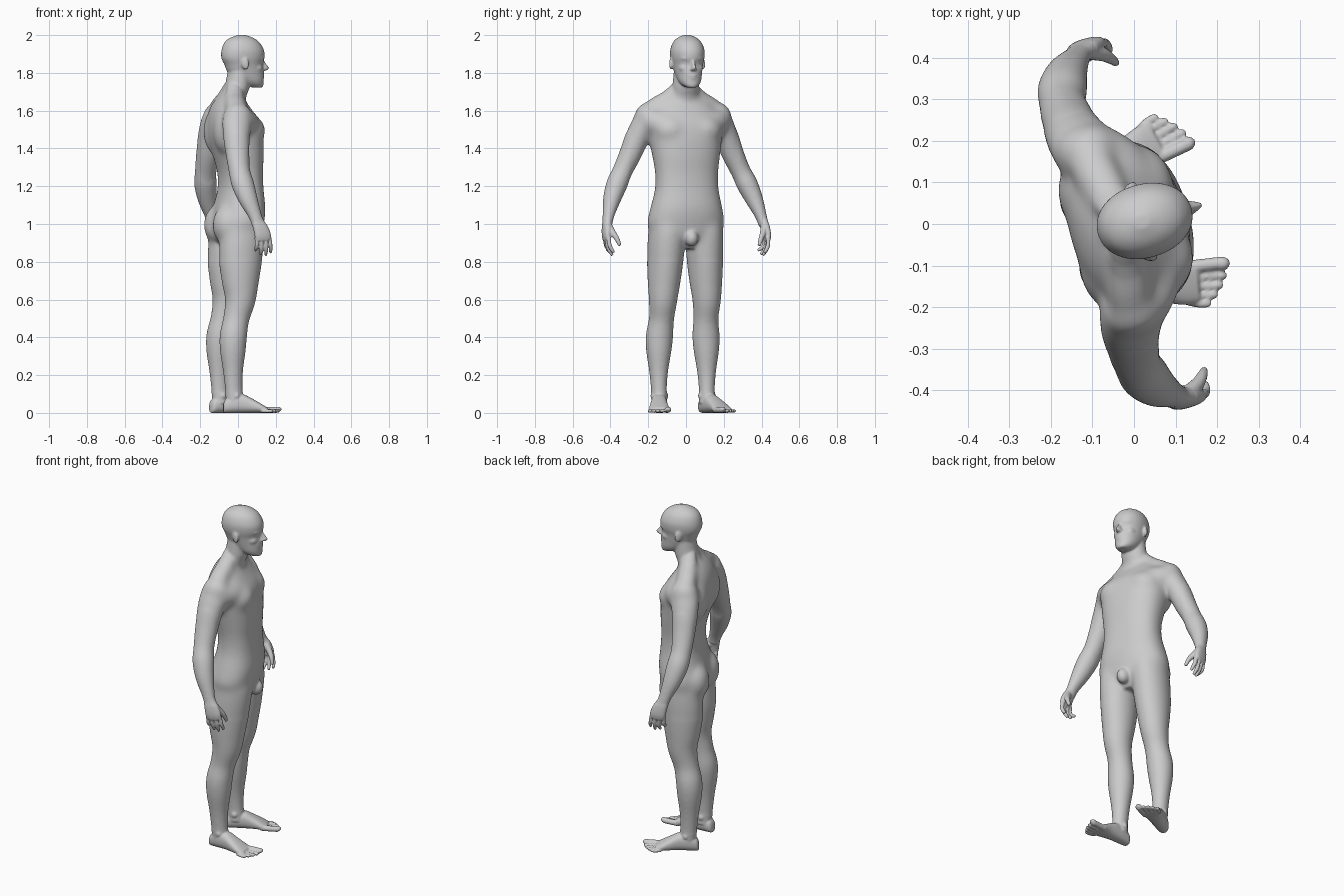
import bpy, bmesh, math
from mathutils import Vector, Matrix

bm = bmesh.new()
SEG = 32


def catmull(rows, steps=5):
    out = []
    n = len(rows)
    for i in range(n - 1):
        p = [rows[max(0, min(n - 1, i + k))] for k in (-1, 0, 1, 2)]
        for s in range(steps):
            t = s / steps
            out.append([0.5 * (2 * b + (c - a) * t + (2 * a - 5 * b + 4 * c - d) * t * t
                               + (3 * b - a - 3 * c + d) * t ** 3) for a, b, c, d in zip(*p)])
    out.append(list(rows[-1]))
    return out


def tube(rows, side=1, ref=(1, 0, 0), power=2.0, axis=None):
    """Closed loft of ovals: x, y, z, radius along ref, radius across.
    With an axis, all ovals stay square to it; otherwise they follow the path."""
    pts = catmull(rows)
    pos = [Vector((p[0], p[1] * side, p[2])) for p in pts]
    rings = []
    for i, p in enumerate(pts):
        t = Vector(axis) if axis else pos[min(i + 1, len(pos) - 1)] - pos[max(i - 1, 0)]
        t.normalize()
        u = Vector(ref)
        u = (u - t * u.dot(t)).normalized()
        v = t.cross(u)
        ring = []
        for k in range(SEG):
            c, s = math.cos(k * math.tau / SEG), math.sin(k * math.tau / SEG)
            c = math.copysign(abs(c) ** (2 / power), c)
            s = math.copysign(abs(s) ** (2 / power), s)
            ring.append(bm.verts.new(pos[i] + u * c * max(p[3], .002) + v * s * max(p[4], .002)))
        rings.append(ring)
    for a, b in zip(rings, rings[1:]):
        for k in range(SEG):
            j = (k + 1) % SEG
            bm.faces.new((a[k], a[j], b[j], b[k]))
    bm.faces.new(rings[0][::-1])
    bm.faces.new(rings[-1])


def blob(x, y, z, rx, ry, rz, side=1, tilt=0, yaw=0):
    m = (Matrix.Translation((x, y * side, z)) @ Matrix.Rotation(yaw * side, 4, 'Z')
         @ Matrix.Rotation(tilt, 4, 'Y') @ Matrix.Diagonal((rx, ry, rz, 1)))
    bmesh.ops.create_icosphere(bm, subdivisions=3, radius=1, matrix=m)


UP = (0, 0, 1)
# Torso
tube([(.0, 0, .87, .07, .09), (-.008, 0, .93, .115, .175), (-.005, 0, 1.0, .13, .207),
      (.006, 0, 1.08, .13, .195), (.014, 0, 1.18, .114, .172), (.012, 0, 1.27, .112, .17),
      (.002, 0, 1.36, .126, .182), (-.014, 0, 1.46, .138, .197), (-.025, 0, 1.54, .13, .2),
      (-.04, 0, 1.6, .105, .18), (-.045, 0, 1.645, .08, .14), (-.04, 0, 1.68, .06, .09)],
     power=2.3, axis=UP)
blob(.105, 0, .925, .04, .036, .045)

# Neck and head
tube([(-.05, 0, 1.6, .075, .1), (-.028, 0, 1.67, .07, .08), (-.004, 0, 1.73, .066, .072),
      (.008, 0, 1.82, .06, .066)], axis=UP)
tube([(.108, 0, 1.722, .026, .022), (.088, 0, 1.735, .05, .044), (.07, 0, 1.76, .068, .06),
      (.044, 0, 1.80, .096, .07), (.03, 0, 1.845, .103, .079), (.027, 0, 1.88, .116, .087),
      (.026, 0, 1.92, .114, .088), (.022, 0, 1.96, .095, .074), (.02, 0, 1.985, .063, .05),
      (.02, 0, 2.001, .018, .016)], power=2.1, axis=UP)
# Nose, lips, chin
tube([(.126, 0, 1.878, .012, .009), (.131, 0, 1.86, .016, .009), (.143, 0, 1.84, .019, .01),
      (.151, 0, 1.825, .021, .012), (.141, 0, 1.812, .018, .012)], axis=UP)
blob(.131, 0, 1.786, .013, .025, .007)
blob(.129, 0, 1.772, .013, .022, .008)
blob(.122, 0, 1.741, .017, .022, .017)

for s in (1, -1):
    # Brow, eye, cheek, nostril, ear
    blob(.116, .032, 1.877, .02, .032, .01, s, 0, .4)
    blob(.105, .032, 1.853, .018, .016, .01, s)
    blob(.09, .036, 1.825, .034, .03, .026, s)
    blob(.139, .01, 1.819, .014, .009, .008, s)
    blob(.014, .086, 1.85, .021, .01, .034, s, -.2, .45)

    # Chest, back, seat and shoulder muscles
    blob(.03, .09, 1.495, .092, .1, .085, s)
    tube([(.03, .08, 1.52, .07, .07), (.0, .15, 1.535, .07, .07), (-.04, .2, 1.55, .07, .065)],
         s, UP)
    blob(-.085, .095, 1.49, .075, .095, .13, s)
    blob(-.08, .085, .995, .082, .09, .11, s)
    blob(-.058, .2, 1.562, .08, .066, .082, s)
    tube([(-.025, .03, 1.735, .04, .03), (-.04, .08, 1.675, .05, .04),
          (-.055, .15, 1.63, .055, .045), (-.06, .2, 1.59, .05, .045)], s)

    # Arm
    tube([(-.06, .16, 1.59, .065, .055), (-.066, .207, 1.54, .08, .064), (-.078, .245, 1.46, .074, .064),
          (-.084, .281, 1.37, .065, .06), (-.085, .324, 1.28, .057, .054),
          (-.076, .359, 1.21, .06, .056), (-.056, .392, 1.13, .051, .047),
          (-.028, .418, 1.05, .037, .032), (-.013, .43, 1.0, .033, .026)], s)
    # Hand: palm, fingers, thumb
    tube([(-.018, .427, 1.02, .032, .025), (-.002, .437, .98, .04, .022), (.01, .442, .94, .044, .019),
          (.014, .442, .913, .041, .014)], s, power=2.4)
    for i, tip in enumerate((.848, .834, .838, .86)):
        x, f = .047 - .0235 * i, .0015 * (1.5 - i)
        y = .443 - .004 * abs(i - 1.3)
        tube([(x, y, .93, .0105, .012), (x + .004 + f, y, .895, .0098, .0115),
              (x + .007 + 2 * f, y - .01, (tip + .895) / 2 - .003, .0095, .011),
              (x + .008 + 2 * f, y - .024 - .004 * i, tip, .0075, .008)], s)
    tube([(.012, .427, .985, .021, .019), (.04, .412, .95, .017, .016), (.057, .396, .92, .013, .013),
          (.066, .383, .885, .009, .009)], s)

    # Leg
    tube([(.01, .09, 1.09, .08, .07), (.0, .1, .99, .115, .095), (-.01, .106, .9, .121, .098),
          (-.018, .11, .8, .115, .094), (-.02, .115, .7, .1, .086), (-.022, .12, .6, .082, .075),
          (-.044, .122, .5, .069, .066), (-.062, .128, .41, .072, .072), (-.066, .131, .33, .068, .067),
          (-.065, .132, .22, .053, .05), (-.061, .132, .13, .047, .042), (-.055, .131, .05, .046, .042)], s)
    blob(.01, .118, .515, .02, .033, .04, s)
    for d in (-.036, .036):
        blob(-.054, .131 + d, .09, .017, .012, .018, s)

    # Foot and toes, turned outwards
    ang = math.radians(13)
    ahead = (math.cos(ang), math.sin(ang) * s, 0)

    def foot(u, v, h, w):
        return (-.12 + u * math.cos(ang) - v * math.sin(ang),
                .12 + u * math.sin(ang) + v * math.cos(ang), h, h, w)
    tube([foot(.004, 0, .022, .018), foot(.016, 0, .036, .031), foot(.06, 0, .048, .039),
          foot(.11, 0, .049, .042), foot(.16, .003, .037, .047), foot(.205, .004, .024, .053),
          foot(.238, .002, .014, .05)], s, UP, 2.4, ahead)
    for i, (v, tip, r) in enumerate(((-.038, .308, .0165), (-.009, .304, .0105), (.0145, .294, .0102),
                                     (.036, .281, .0098), (.056, .264, .0098))):
        tube([foot(.205, v * .85, r, r), foot(tip - .03, v, r * .95, r * .95),
              foot(tip - .008, v, r, r), foot(tip, v, r * .6, r * .6)], s, UP)

bmesh.ops.recalc_face_normals(bm, faces=bm.faces)
mesh = bpy.data.meshes.new("body_parts")
bm.to_mesh(mesh)
bm.free()

# Fuse all parts into one skin
parts = bpy.data.objects.new("body_parts", mesh)
bpy.context.collection.objects.link(parts)
mod = parts.modifiers.new("fuse", 'REMESH')
mod.mode = 'VOXEL'
mod.voxel_size = .005
dg = bpy.context.evaluated_depsgraph_get()
skin = bpy.data.meshes.new_from_object(parts.evaluated_get(dg))
bpy.data.objects.remove(parts)

body = bpy.data.objects.new("human_figure", skin)
bpy.context.collection.objects.link(body)
skin.name = "human_figure"
skin.shade_smooth()

# Soften the big forms most, the limbs less, and keep hands, feet and face crisp
regions = {
    "trunk": (150, lambda c: .8 < c.z < 1.7 and abs(c.y) < .3 and not (c.z < .97 and abs(c.y) < .05)),
    "limbs": (35, lambda c: .11 < c.z < 1.72 and not (c.z < 1.0 and abs(c.y) > .33)),
    "face": (9, lambda c: c.z > 1.7),
    "skin": (3, lambda c: True)}
for name, (n, inside) in regions.items():
    group = body.vertex_groups.new(name=name)
    group.add([v.index for v in skin.vertices if inside(v.co)], 1, 'REPLACE')
    sm = body.modifiers.new(name, 'SMOOTH')
    sm.factor, sm.iterations, sm.vertex_group = .5, n, name

# The figure stands turned a little to its left
body.rotation_euler.z = math.radians(16)
